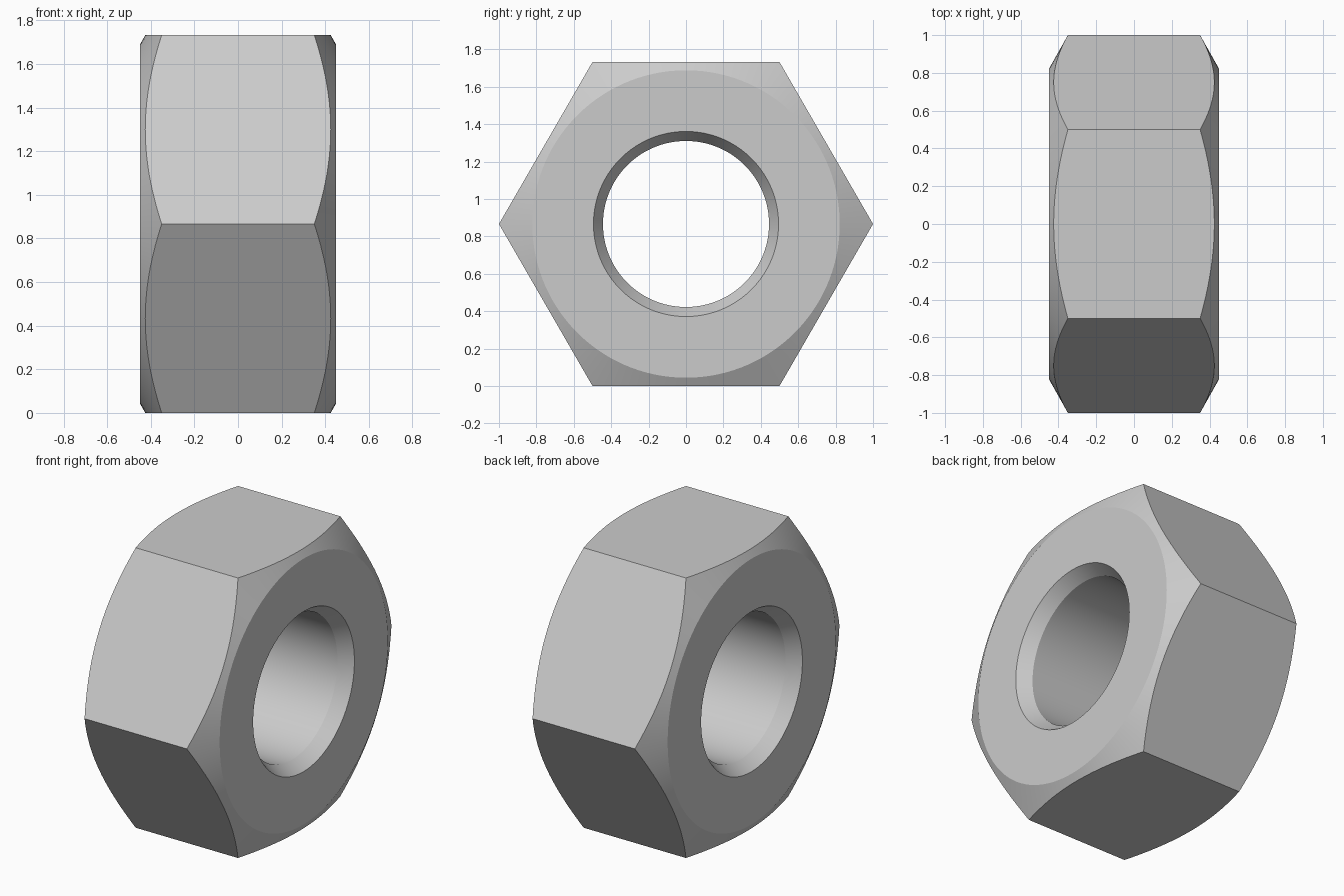
import bpy, bmesh
from math import cos, sin, radians, sqrt

cube = bpy.data.objects.get("Cube")
if cube:
    bpy.data.objects.remove(cube, do_unlink=True)

SEGMENTS = 120
HALF_WIDTH = 0.45
APOTHEM = sqrt(3) / 2
BORE, MOUTH, FACE = 0.444, 0.495, 0.822
MOUTH_DEPTH = 0.08
CORNER_X = 0.35

# Plain steel grey
steel = bpy.data.materials.new("steel_grey")
steel.use_nodes = True
colour = (0.6, 0.6, 0.6, 1)
steel.diffuse_color = colour
steel.node_tree.nodes["Principled BSDF"].inputs["Base Color"].default_value = colour


def section(degrees):
    """Closed (x, radius) section of the nut at one angle round its axis."""
    rim = APOTHEM / cos(radians(degrees % 60 - 30))
    # The conical corner chamfer cuts the flats in curved arcs
    rim_x = CORNER_X + (HALF_WIDTH - CORNER_X) * (1 - rim) / (1 - FACE)
    half = [(HALF_WIDTH - MOUTH_DEPTH, BORE), (HALF_WIDTH, MOUTH),
            (HALF_WIDTH, FACE), (rim_x, rim)]
    return half + [(-x, r) for x, r in reversed(half)]


# Hexagonal nut: sections swept round the x axis and joined
bm = bmesh.new()
rings = []
for i in range(SEGMENTS):
    angle = i * 360 / SEGMENTS
    c, s = cos(radians(angle)), sin(radians(angle))
    rings.append([bm.verts.new((x, r * c, APOTHEM + r * s))
                  for x, r in section(angle)])
for i, ring in enumerate(rings):
    following = rings[(i + 1) % SEGMENTS]
    for j in range(len(ring)):
        k = (j + 1) % len(ring)
        bm.faces.new((ring[j], ring[k], following[k], following[j]))
bmesh.ops.recalc_face_normals(bm, faces=bm.faces)

mesh = bpy.data.meshes.new("hex_nut")
bm.to_mesh(mesh)
bm.free()
mesh.materials.append(steel)
nut = bpy.data.objects.new("hex_nut", mesh)
bpy.context.collection.objects.link(nut)

# Smooth bore and cones, crisp edges
bpy.ops.object.select_all(action='DESELECT')
nut.select_set(True)
bpy.context.view_layer.objects.active = nut
bpy.ops.object.shade_smooth_by_angle(angle=radians(25))
